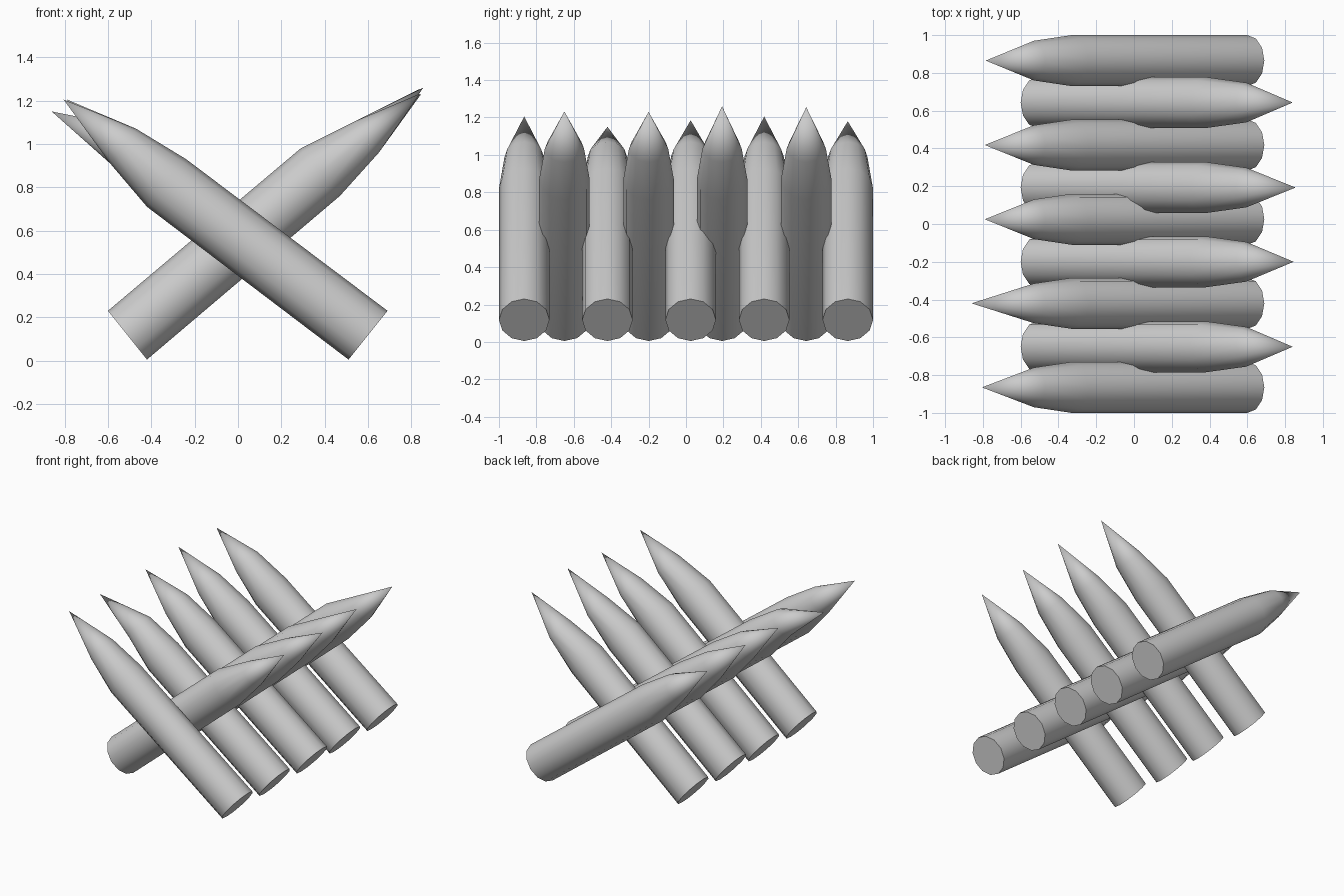
import bpy, bmesh, math

if "Cube" in bpy.data.objects:
    bpy.data.objects.remove(bpy.data.objects["Cube"])

SIDES = 12

# Cross-sections: (upper x, z), (lower x, z), half width in y
LEFT_RINGS = [((0.69, 0.23), (0.51, 0.005), 0.135),
              ((-0.24, 0.93), (-0.42, 0.71), 0.135),
              ((-0.47, 1.07), (-0.59, 0.91), 0.105)]
RIGHT_RINGS = [((-0.60, 0.23), (-0.42, 0.005), 0.135),
               ((0.29, 0.98), (0.47, 0.76), 0.135),
               ((0.54, 1.105), (0.65, 0.96), 0.105)]

# Per stake: (y, tip x, tip z)
LEFT = [(-0.865, -0.805, 1.205), (-0.42, -0.86, 1.15), (0.025, -0.79, 1.185),
        (0.418, -0.79, 1.205), (0.865, -0.785, 1.18)]
RIGHT = [(-0.65, 0.84, 1.232), (-0.20, 0.845, 1.23),
         (0.193, 0.855, 1.26), (0.643, 0.84, 1.255)]


def stake(name, rings, y, tip_x, tip_z):
    bm = bmesh.new()
    loops = []
    for (ux, uz), (lx, lz), w in rings:
        cx, cz = (ux + lx) / 2, (uz + lz) / 2
        dx, dz = (ux - lx) / 2, (uz - lz) / 2
        loop = []
        for i in range(SIDES):
            a = 2 * math.pi * i / SIDES
            c, s = math.cos(a), math.sin(a)
            loop.append(bm.verts.new((cx + dx * c, y + w * s, cz + dz * c)))
        loops.append(loop)
    tip = bm.verts.new((tip_x, y, tip_z))
    # flat sawn end, shaft and tapered shoulder
    bm.faces.new(loops[0])
    for a, b in zip(loops, loops[1:]):
        for i in range(SIDES):
            j = (i + 1) % SIDES
            bm.faces.new((a[i], a[j], b[j], b[i]))
    # sharpened point
    for i in range(SIDES):
        bm.faces.new((loops[-1][i], loops[-1][(i + 1) % SIDES], tip))
    bmesh.ops.recalc_face_normals(bm, faces=bm.faces)
    mesh = bpy.data.meshes.new(name)
    bm.to_mesh(mesh)
    bm.free()
    ob = bpy.data.objects.new(name, mesh)
    bpy.context.collection.objects.link(ob)
    bpy.ops.object.select_all(action='DESELECT')
    ob.select_set(True)
    bpy.context.view_layer.objects.active = ob
    bpy.ops.object.shade_smooth_by_angle(angle=math.radians(40))


# Crossed rows of sharpened stakes
for n, (y, tx, tz) in enumerate(LEFT, 1):
    stake(f"left_stake_{n}", LEFT_RINGS, y, tx, tz)
for n, (y, tx, tz) in enumerate(RIGHT, 1):
    stake(f"right_stake_{n}", RIGHT_RINGS, y, tx, tz)
